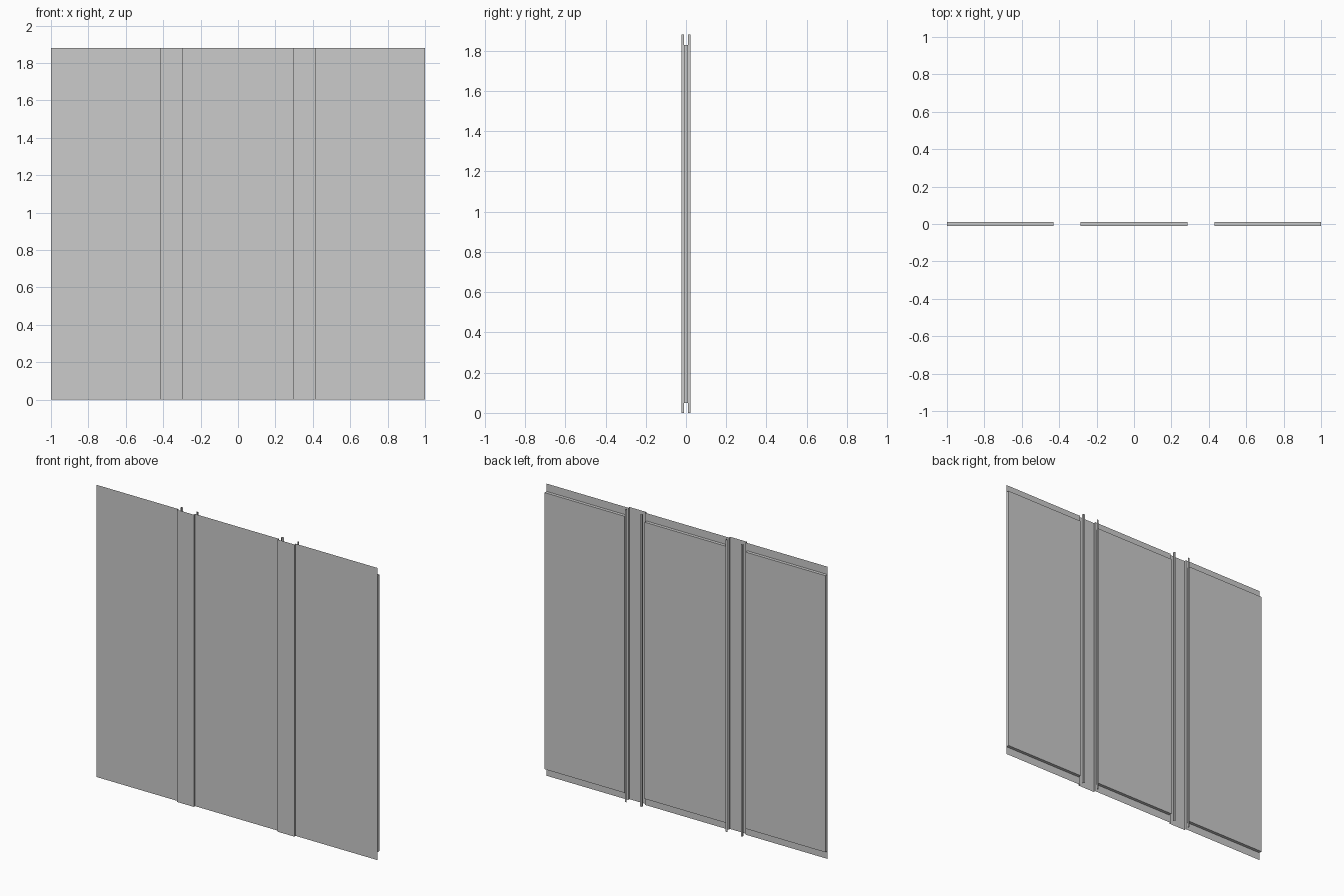
import bpy

if "Cube" in bpy.data.objects:
    bpy.data.objects.remove(bpy.data.objects["Cube"])

HEIGHT = 1.88      # full sheet height
MARGIN = 0.05      # bare lip above and below the board
HALF = 0.01        # half thickness of a board
DEPTH = 0.023      # how far the joint profiles stand out
JOINT = 0.358      # joint centre
JW = 0.06          # joint half width


def make(name, verts, faces):
    mesh = bpy.data.meshes.new(name)
    mesh.from_pydata(verts, [], faces)
    mesh.update()
    ob = bpy.data.objects.new(name, mesh)
    bpy.context.collection.objects.link(ob)
    return ob


def sheet(name, profile, z0=0.0, z1=HEIGHT):
    """Thin folded sheet: an open x/y profile drawn straight up."""
    n = len(profile)
    verts = [(x, y, z) for z in (z0, z1) for x, y in profile]
    faces = [(i, i + 1, n + i + 1, n + i) for i in range(n - 1)]
    return make(name, verts, faces)


def board(name, x0, x1):
    bpy.ops.mesh.primitive_cube_add(size=1, location=((x0 + x1) / 2, 0, HEIGHT / 2))
    ob = bpy.context.object
    ob.name = name
    ob.scale = (x1 - x0, 2 * HALF, HEIGHT - 2 * MARGIN)
    bpy.ops.object.transform_apply(location=True, rotation=False, scale=True)


# Three boards, each with a taller facing sheet on the front
for side, x0, x1 in (("left", -1.0, -0.43), ("middle", -0.287, 0.287), ("right", 0.43, 1.0)):
    board(side + "_board", x0, x1)
    sheet(side + "_facing", [(x0, -HALF - 0.0004), (x1, -HALF - 0.0004)])

# Joints: raised cover on the front, two folded lips on the back
for side, c in (("left", -JOINT), ("right", JOINT)):
    a, b = c - JW, c + JW
    sheet(side + "_joint_cover",
          [(a - 0.013, -HALF), (a, -HALF), (a, -DEPTH),
           (b, -DEPTH), (b, -HALF), (b + 0.013, -HALF)])
    for edge, x, s in (("outer", a, 1), ("inner", b, -1)):
        lip = [(x, HALF), (x, DEPTH), (x + s * 0.012, DEPTH)]
        sheet(f"{side}_joint_lip_{edge}", lip)
